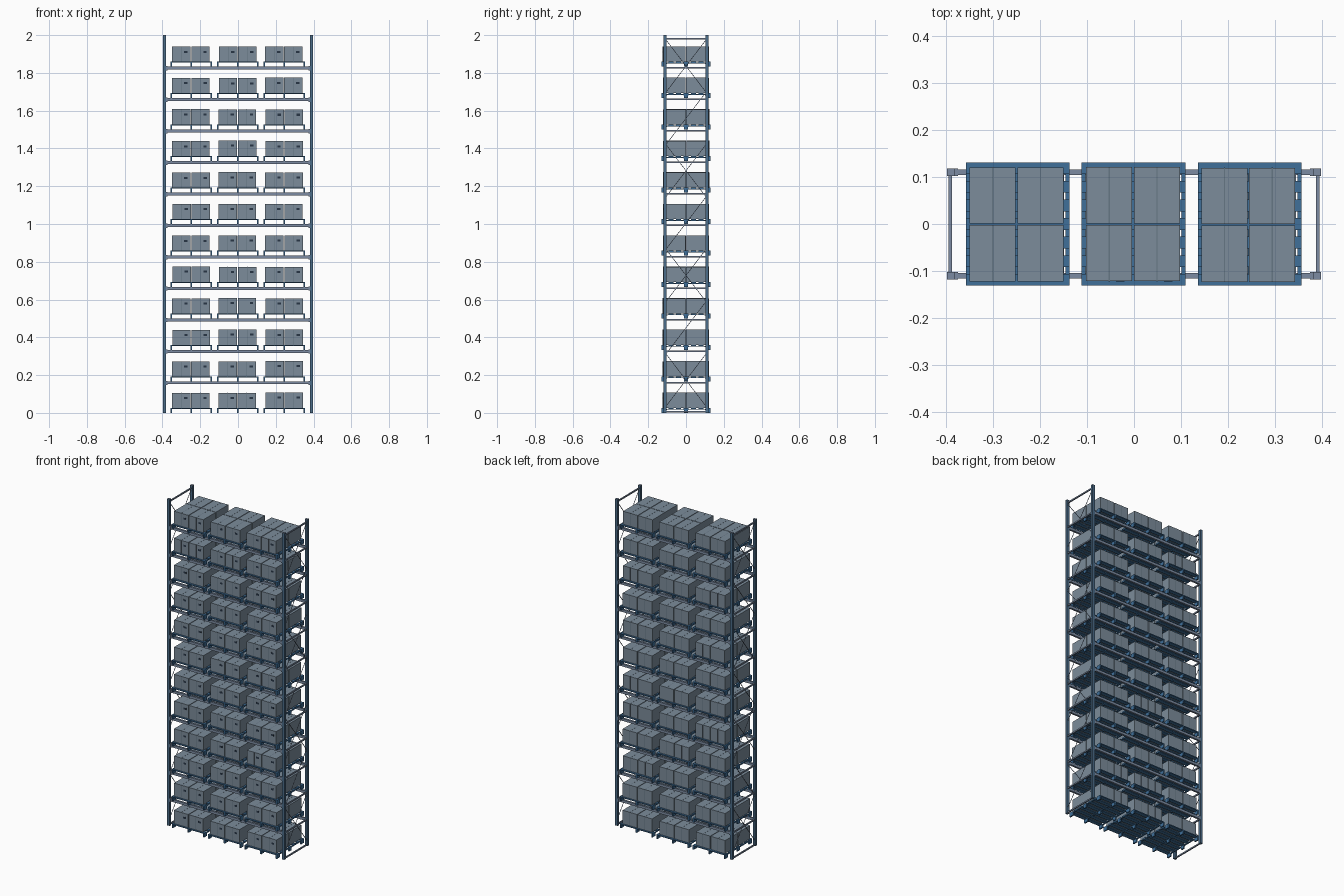
import bpy, bmesh, random
from mathutils import Vector, Matrix

if "Cube" in bpy.data.objects:
    bpy.data.objects.remove(bpy.data.objects["Cube"])

random.seed(4)
LEVELS = [i / 6 for i in range(12)]
PALLET_X = (-0.247, -0.001, 0.2455)
UX, UY = 0.389, 0.11          # upright centre positions


def material(name, rgb):
    m = bpy.data.materials.new(name)
    m.diffuse_color = (*rgb, 1)
    m.use_nodes = True
    m.node_tree.nodes["Principled BSDF"].inputs["Base Color"].default_value = m.diffuse_color
    return m


BLUE = material("blue_paint", (0.05, 0.16, 0.32))
UPRIGHT = material("upright_paint", (0.07, 0.15, 0.25))
STEEL = material("steel", (0.2, 0.26, 0.36))
SLATE = material("slate_carton", (0.2, 0.262, 0.325))
TAPE = material("carton_tape", (0.13, 0.18, 0.23))
DARK = material("dark_label", (0.02, 0.035, 0.06))


def box(bm, x0, x1, y0, y1, z0, z1):
    mat = Matrix.Translation(((x0 + x1) / 2, (y0 + y1) / 2, (z0 + z1) / 2)) \
        @ Matrix.Diagonal((x1 - x0, y1 - y0, z1 - z0, 1))
    bmesh.ops.create_cube(bm, size=1, matrix=mat)


def bar(bm, a, b, w, d):
    """Rectangular bar from a to b, lying in a plane of constant x."""
    a, b = Vector(a), Vector(b)
    along = (b - a).normalized()
    xa = Vector((1, 0, 0))
    side = along.cross(xa)
    rot = Matrix((xa, side, along)).transposed().to_4x4()
    mat = Matrix.Translation((a + b) / 2) @ rot @ Matrix.Diagonal((w, d, (b - a).length, 1))
    bmesh.ops.create_cube(bm, size=1, matrix=mat)


def prism(bm, pts, vec):
    """Extrude a closed outline along vec."""
    f = bm.faces.new([bm.verts.new(p) for p in pts])
    r = bmesh.ops.extrude_face_region(bm, geom=[f])
    bmesh.ops.translate(bm, vec=vec, verts=[g for g in r["geom"] if isinstance(g, bmesh.types.BMVert)])


def finish(bm, name, mat=None):
    bmesh.ops.recalc_face_normals(bm, faces=bm.faces)
    me = bpy.data.meshes.new(name)
    bm.to_mesh(me)
    bm.free()
    if mat:
        me.materials.append(mat)
    ob = bpy.data.objects.new(name, me)
    bpy.context.collection.objects.link(ob)
    return ob


# Uprights: square posts with pale end caps
bm, caps = bmesh.new(), bmesh.new()
h = 0.008
for sx in (-1, 1):
    for sy in (-1, 1):
        x, y = sx * UX, sy * UY
        box(bm, x - h, x + h, y - h, y + h, 0, 1.998)
        box(caps, x - h, x + h, y - h, y + h, 1.998, 2)
finish(bm, "uprights", UPRIGHT)
finish(caps, "upright_caps", STEEL)

# Frame bracing: horizontals, alternating crosses and single diagonals
bm = bmesh.new()
for sx in (-1, 1):
    x = sx * 0.39
    for z in [0.005, 1.982] + [l - 0.007 for l in LEVELS[1:]]:
        box(bm, x - 0.0035, x + 0.0035, -0.106, 0.106, z - 0.004, z + 0.004)
    step = 1.94 / 7
    for i in range(7):
        z0 = 0.035 + i * step
        bar(bm, (x - 0.001, -0.106, z0), (x - 0.001, 0.106, z0 + step), 0.002, 0.003)
        if i % 2 == 0:
            bar(bm, (x + 0.001, 0.106, z0), (x + 0.001, -0.106, z0 + step), 0.002, 0.003)
finish(bm, "frame_braces", STEEL)

# Load beams with end connectors
bm = bmesh.new()
cn = bmesh.new()
for z in LEVELS[1:]:
    for sy in (-1, 1):
        y = sy * UY
        box(bm, -0.381, 0.381, y - 0.006, y + 0.006, z - 0.015, z)
        for sx in (-1, 1):
            xs = sorted((sx * 0.374, sx * 0.381))
            box(cn, *xs, y - 0.0078, y + 0.0078, z - 0.02, z + 0.003)
finish(bm, "load_beams", STEEL)
finish(cn, "beam_connectors", STEEL)

# Pallets: three notched stringers under seven deck boards
bm = bmesh.new()
half = [(0.131, 0), (0.131, 0.021)]
notch = [(0.011, 0), (0.011, 0.014), (0.015, 0.017), (0.099, 0.017), (0.103, 0.014), (0.103, 0)]
outline = [(-0.131, 0.021), (-0.131, 0)] + [(-y, z) for y, z in reversed(notch)] + notch + half
for z in LEVELS:
    for px in PALLET_X:
        for dx in (-0.106, 0, 0.106):
            prism(bm, [(px + dx - 0.004, y, z + k) for y, k in outline], (0.008, 0, 0))
        for k in range(7):
            y = (k - 3) * 0.0395
            w = 0.0125
            box(bm, px - 0.11, px + 0.11, y - w, y + w, z + 0.021, z + 0.026)
finish(bm, "pallets", BLUE)

# Cartons: two by two on each pallet, with a sealing tape and a front label
cartons, tapes, labels = bmesh.new(), bmesh.new(), bmesh.new()
e = 0.0005
for z in LEVELS:
    for px in PALLET_X:
        ox = px - 0.002 + random.uniform(-0.001, 0.001)
        oy = random.uniform(-0.002, 0.002)
        zb = z + 0.026
        zt = zb + random.uniform(0.079, 0.083)
        for sx in (-1, 1):
            for sy in (-1, 1):
                cx, cy = ox + sx * 0.0507, oy + sy * 0.0613
                x0, x1, y0, y1 = cx - 0.0488, cx + 0.0488, cy - 0.0598, cy + 0.0598
                box(cartons, x0, x1, y0, y1, zb, zt)
                # tape over the top seam and down the outer end
                box(tapes, cx - 0.0013, cx + 0.0013, y0, y1, zt, zt + e)
                ys = (y0 - e, y0) if sy < 0 else (y1, y1 + e)
                box(tapes, cx - 0.0013, cx + 0.0013, *ys, zb, zt + e)
                if sy < 0:
                    box(labels, cx + 0.015, cx + 0.033, y0 - e, y0, zt - 0.033, zt - 0.022)
finish(cartons, "cartons", SLATE)
finish(tapes, "carton_tapes", TAPE)
finish(labels, "carton_labels", DARK)
